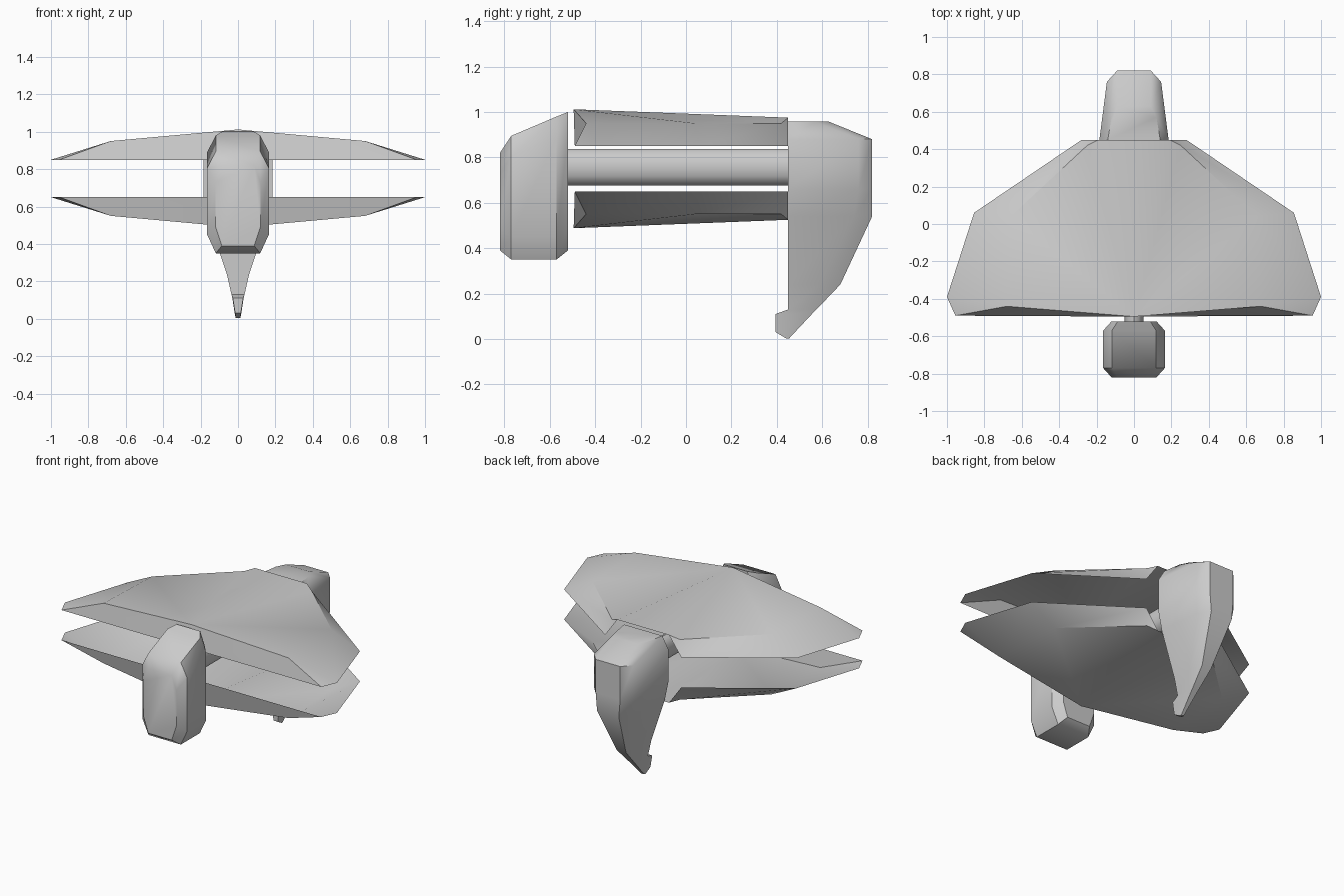
import bpy, bmesh, math

if "Cube" in bpy.data.objects:
    bpy.data.objects.remove(bpy.data.objects["Cube"])

def make(name, verts, faces, angle=40, fix_normals=True):
    me = bpy.data.meshes.new(name)
    me.from_pydata(verts, [], faces)
    bm = bmesh.new()
    bm.from_mesh(me)
    bmesh.ops.remove_doubles(bm, verts=bm.verts, dist=1e-4)
    if fix_normals:
        bmesh.ops.recalc_face_normals(bm, faces=bm.faces)
    bm.to_mesh(me)
    bm.free()
    ob = bpy.data.objects.new(name, me)
    bpy.context.collection.objects.link(ob)
    bpy.ops.object.select_all(action='DESELECT')
    ob.select_set(True)
    bpy.context.view_layer.objects.active = ob
    bpy.ops.object.shade_smooth_by_angle(angle=math.radians(angle))
    return ob

def loft(name, rings, angle=40):
    n = len(rings[0])
    verts = [p for r in rings for p in r]
    faces = [(i*n + j, i*n + (j+1) % n, (i+1)*n + (j+1) % n, (i+1)*n + j)
             for i in range(len(rings) - 1) for j in range(n)]
    faces += [tuple(range(n)), tuple(range((len(rings)-1)*n, len(rings)*n))]
    return make(name, verts, faces, angle)

# wing shells: open on the side facing the gap, lower is the upper flipped
half = [(0, -.49, .85), (.955, -.49, .85), (1, -.39, .85), (.855, .06, .85), (.28, .45, .85),
        (0, -.495, 1.012), (.68, -.44, .95), (.66, .04, .95), (.25, .42, .95), (.19, .45, .975)]
half_faces = [(0, 1, 6, 5), (1, 2, 6), (2, 3, 7, 6), (3, 4, 8, 7), (4, 9, 8),
              (5, 6, 7), (5, 7, 8), (5, 8, 9)]
n = len(half)
wing = half + [(-x, y, z) for x, y, z in half]
wing_faces = half_faces + [tuple(i + n for i in reversed(f)) for f in half_faces] + [(5, 9, 9 + n)]
make("upper_wing_shell", wing, wing_faces, fix_normals=False)
make("lower_wing_shell", [(x, y, 1.5 - z) for x, y, z in wing],
     [tuple(reversed(f)) for f in wing_faces], fix_normals=False)

# centre rod joining head and tail
def rod_ring(y):
    return [(.05*math.cos(a), y, .757 + .08*math.sin(a))
            for a in (math.tau*k/12 for k in range(12))]
loft("centre_rod", [rod_ring(-.54), rod_ring(.47)])

# head block: chamfered sections along y
head = []
for y, w, zb, zt in [(-.82, .12, .39, .82), (-.77, .165, .35, .895),
                     (-.57, .165, .35, .98), (-.52, .12, .39, 1.0)]:
    c = w * .72
    right = [(c, y, zb), (w, y, zb + .1), (w, y, zt - .09), (c, y, zt)]
    head.append(right + [(-x, yy, z) for x, yy, z in reversed(right)])
loft("head_block", head)

# hooked tail: sections stacked along z
tail = []
for z, yf, ym, yb, wf, wm, wb in [
        (.003, .44, .447, .455, .012, .012, .01),
        (.03, .395, .44, .48, .015, .018, .012),
        (.11, .395, .48, .555, .028, .03, .02),
        (.13, .45, .51, .575, .035, .034, .022),
        (.24, .45, .59, .68, .06, .055, .035),
        (.54, .45, .74, .82, .16, .125, .08),
        (.66, .45, .76, .82, .185, .145, .09),
        (.88, .45, .76, .82, .185, .145, .09),
        (.957, .45, .57, .63, .14, .12, .09)]:
    right = [(wf, yf, z), (wm, ym, z), (wb, yb, z)]
    tail.append(right + [(-x, y, zz) for x, y, zz in reversed(right)])
loft("hooked_tail", tail)
